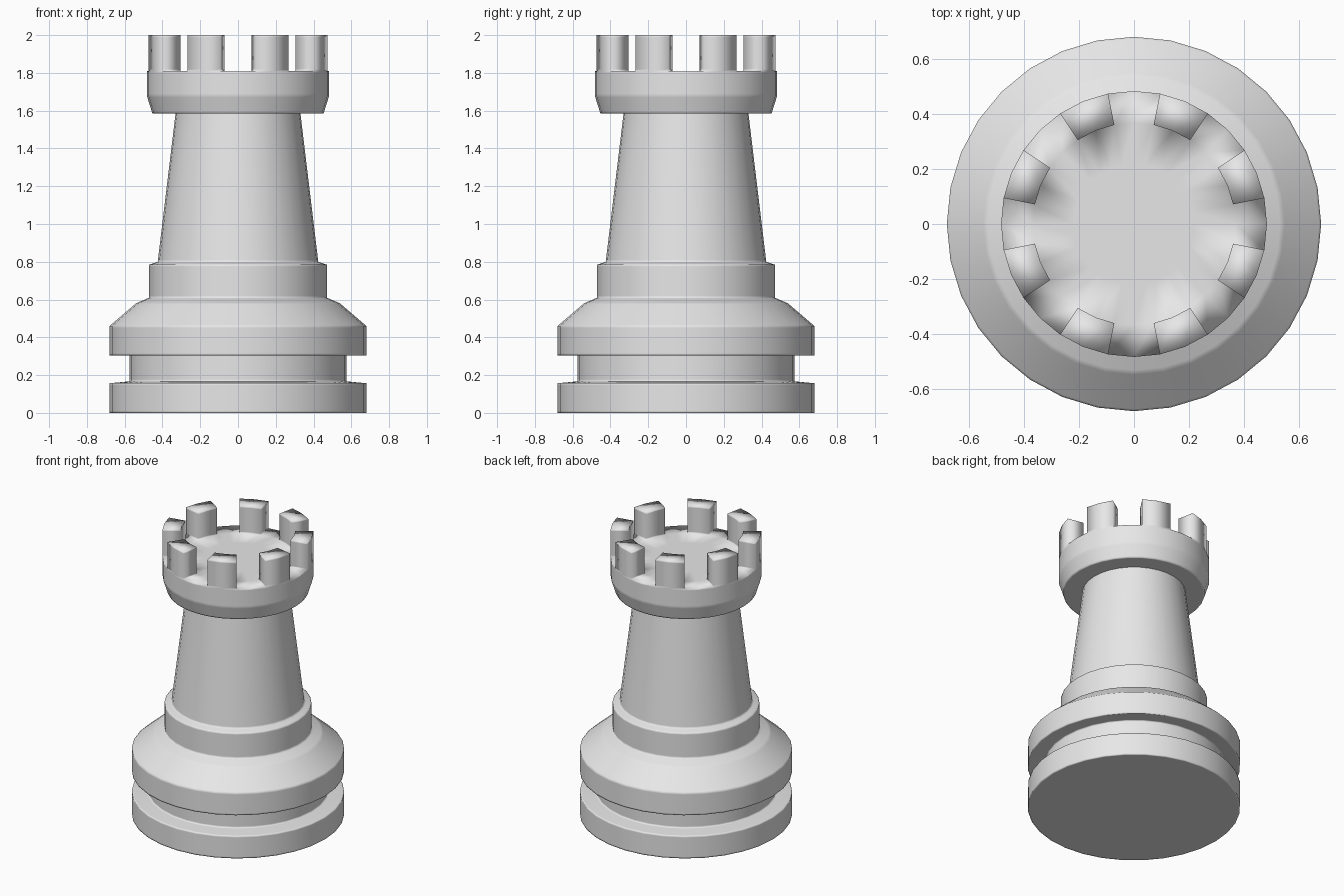
import bpy
import bmesh
from math import cos, sin, tau
from mathutils import Vector

SEGMENTS = 32
SOFT = 0.01  # distance of the supporting loops from each hard corner

if "Cube" in bpy.data.objects:
    bpy.data.objects.remove(bpy.data.objects["Cube"])

grey = bpy.data.materials.new("light_grey")
grey.use_nodes = True
grey.diffuse_color = (0.8, 0.8, 0.8, 1)
grey.node_tree.nodes["Principled BSDF"].inputs["Base Color"].default_value = (0.8, 0.8, 0.8, 1)


def with_support(points):
    """Add a point just before and after every corner, so smooth shading stays tight."""
    pts = [Vector(p) for p in points]
    out = [pts[0]]
    for a, b in zip(pts, pts[1:]):
        step = (b - a).normalized() * SOFT
        if (b - a).length > 4 * SOFT:
            out += [a + step, b - step]
        out.append(b)
    return out


def lathe(bm, profile):
    """Turn (radius, height) points around z; return the bands of faces."""
    rings = []
    for r, z in profile:
        if r < 0.001:
            rings.append([bm.verts.new((0, 0, z))] * SEGMENTS)
        else:
            rings.append([bm.verts.new((r * cos(tau * i / SEGMENTS), r * sin(tau * i / SEGMENTS), z))
                          for i in range(SEGMENTS)])
    bands = []
    for low, high in zip(rings, rings[1:]):
        band = []
        for i in range(SEGMENTS):
            j = (i + 1) % SEGMENTS
            corners = list(dict.fromkeys((low[i], low[j], high[j], high[i])))
            band.append(bm.faces.new(corners))
        bands.append(band)
    return bands


def raise_faces(bm, faces, height):
    """Extrude faces straight up and return the new caps."""
    new = bmesh.ops.extrude_face_region(bm, geom=faces)["geom"]
    caps = [g for g in new if isinstance(g, bmesh.types.BMFace)]
    verts = [g for g in new if isinstance(g, bmesh.types.BMVert)]
    bmesh.ops.translate(bm, verts=verts, vec=(0, 0, height))
    old = [f for f in faces if f.is_valid]
    if old:
        bmesh.ops.delete(bm, geom=old, context="FACES")
    return caps


def finish(bm, name):
    bmesh.ops.recalc_face_normals(bm, faces=bm.faces)
    for face in bm.faces:
        face.smooth = True
    mesh = bpy.data.meshes.new(name)
    bm.to_mesh(mesh)
    bm.free()
    mesh.materials.append(grey)
    obj = bpy.data.objects.new(name, mesh)
    bpy.context.collection.objects.link(obj)


# Turned body: foot ring, groove, shoulder, collar and tapered tower
body = bmesh.new()
lathe(body, with_support([
    (0, 0), (0.68, 0), (0.68, 0.157), (0.575, 0.167),
    (0.575, 0.312), (0.68, 0.305), (0.68, 0.46),
    (0.54, 0.58), (0.47, 0.61), (0.47, 0.785),
    (0.425, 0.80), (0.33, 1.59),
]))
finish(body, "turned_body")

# Crown: flared cup with a flat floor
crown = bmesh.new()
cup = with_support([(0.32, 1.585), (0.453, 1.585), (0.483, 1.68), (0.483, 1.81)])
floor = [(0.367, 1.81), (0.22, 1.81), (0, 1.81)]
bands = lathe(crown, cup + floor)

# Battlements: eight blocks raised from the rim, two segments on, two off
rim = bands[len(cup) - 1]
blocks = [f for i, f in enumerate(rim) if i % 4 in (1, 2)]
for rise in (SOFT, 0.19 - 2 * SOFT, SOFT):
    blocks = raise_faces(crown, blocks, rise)
finish(crown, "crown")
